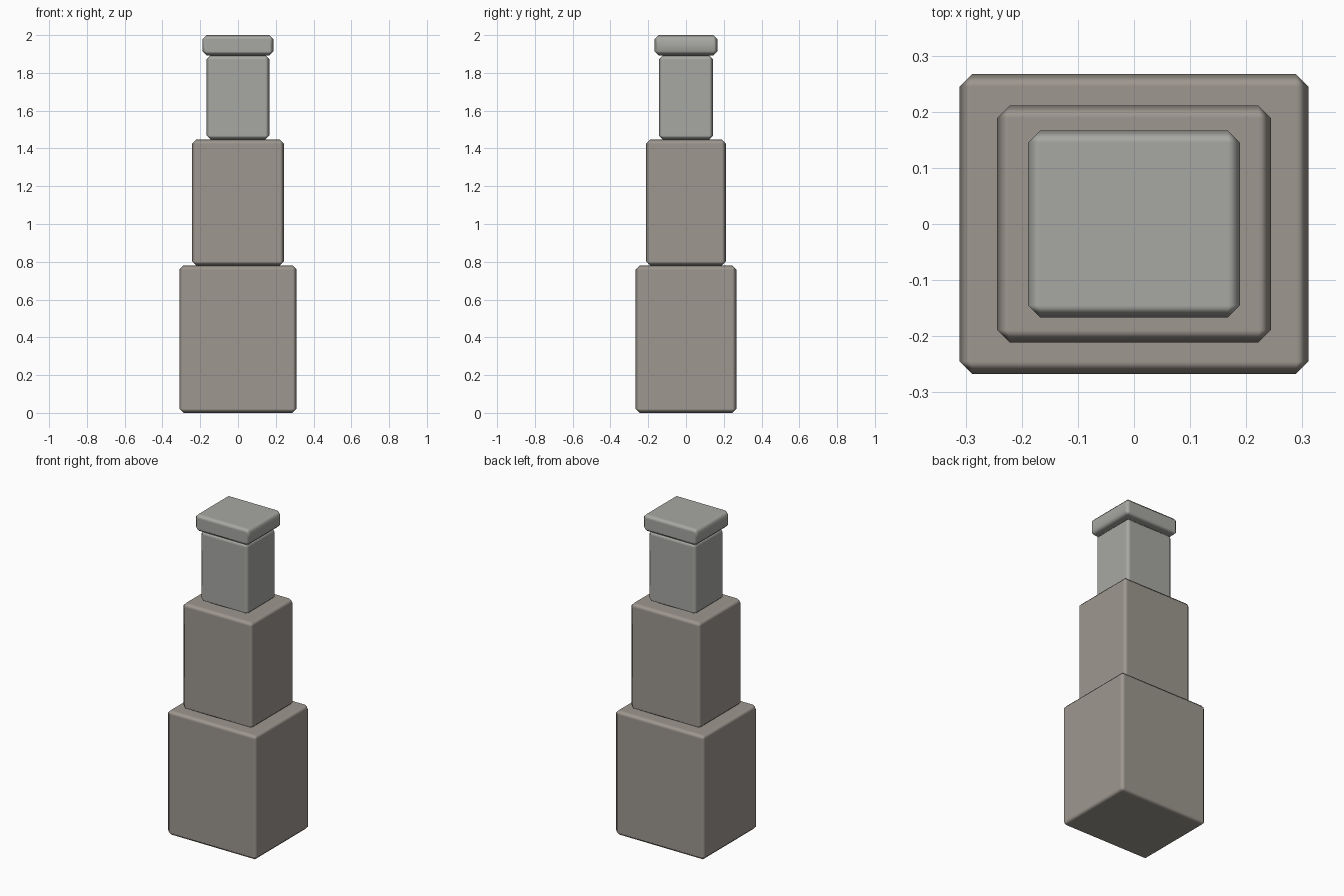
import bpy

if "Cube" in bpy.data.objects:
    bpy.data.objects.remove(bpy.data.objects["Cube"])


def material(name, color):
    m = bpy.data.materials.new(name)
    m.diffuse_color = color
    m.use_nodes = True
    m.node_tree.nodes["Principled BSDF"].inputs["Base Color"].default_value = m.diffuse_color
    return m


stone = material("warm_stone", (0.34, 0.31, 0.275, 1))
pale = material("pale_stone", (0.39, 0.39, 0.37, 1))


def block(name, hx, hy, z0, z1, mat):
    """Chamfered box with half-widths hx, hy between heights z0 and z1."""
    bpy.ops.mesh.primitive_cube_add(size=1, location=(0, 0, (z0 + z1) / 2))
    ob = bpy.context.object
    ob.name = name
    ob.scale = (2 * hx, 2 * hy, z1 - z0)
    bpy.ops.object.transform_apply(location=False, rotation=False, scale=True)
    bev = ob.modifiers.new("chamfer", 'BEVEL')
    bev.width = 0.022
    bev.segments = 1
    bev.limit_method = 'NONE'
    bpy.ops.object.shade_smooth()
    # keep the broad faces flat, blend across the chamfers
    wn = ob.modifiers.new("flat_faces", 'WEIGHTED_NORMAL')
    wn.weight = 100
    ob.data.materials.append(mat)
    return ob


# Stacked tiers, bottom to top
block("base_tier", 0.311, 0.267, 0.0, 0.78, stone)
block("middle_tier", 0.244, 0.211, 0.78, 1.447, stone)
block("upper_tier", 0.167, 0.144, 1.447, 1.893, pale)
# Overhanging cap
block("cap", 0.189, 0.167, 1.893, 2.0, pale)
